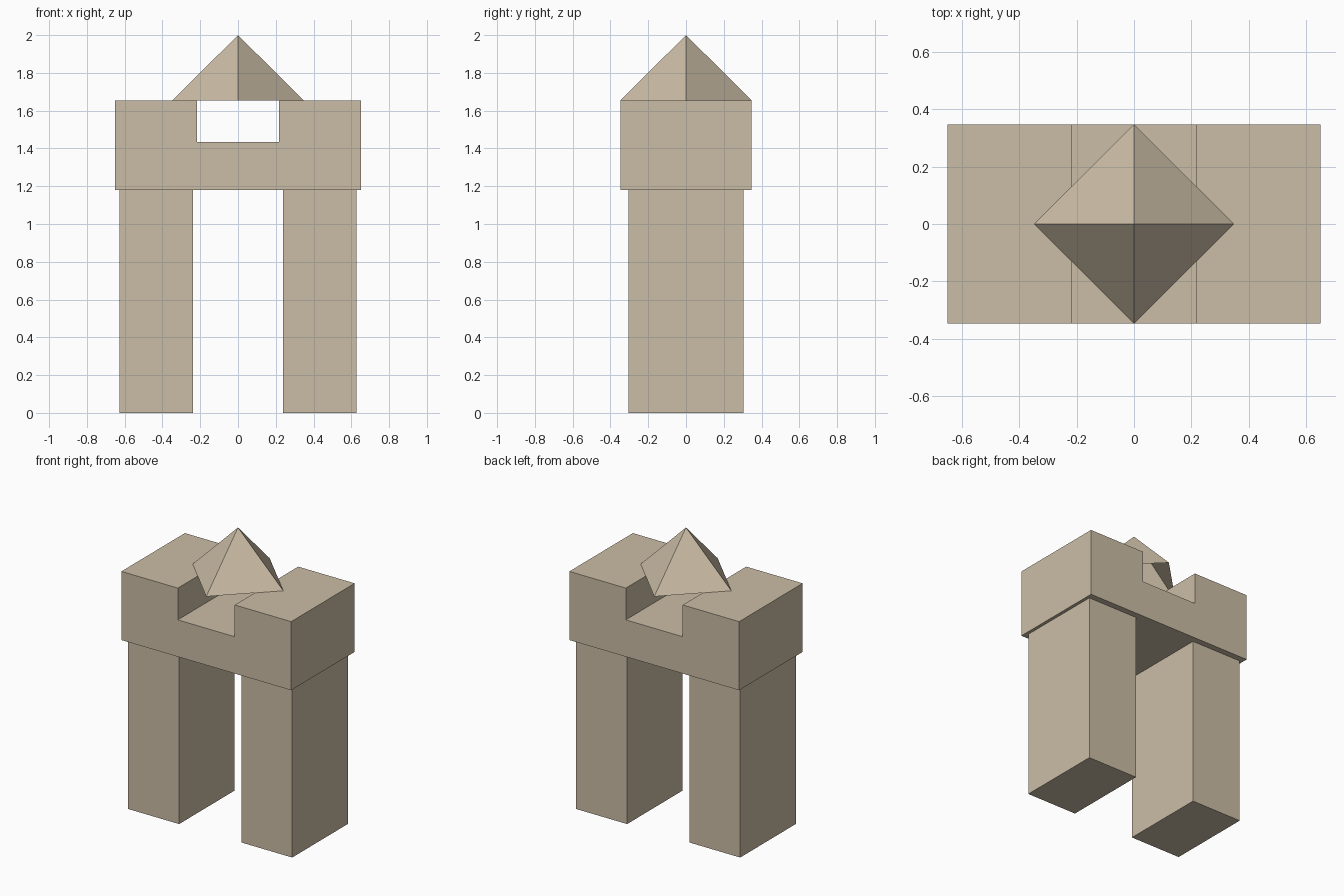
import bpy
import bmesh

if "Cube" in bpy.data.objects:
    bpy.data.objects.remove(bpy.data.objects["Cube"])


def make_object(name, bm):
    bmesh.ops.recalc_face_normals(bm, faces=bm.faces)
    mesh = bpy.data.meshes.new(name)
    bm.to_mesh(mesh)
    bm.free()
    obj = bpy.data.objects.new(name, mesh)
    bpy.context.collection.objects.link(obj)
    mat = stone
    mesh.materials.append(mat)
    return obj


def extrude_profile(name, points, half_depth):
    """Extrude an x-z outline along y, centred on y = 0."""
    bm = bmesh.new()
    face = bm.faces.new([bm.verts.new((x, -half_depth, z)) for x, z in points])
    result = bmesh.ops.extrude_face_region(bm, geom=[face])
    verts = [g for g in result["geom"] if isinstance(g, bmesh.types.BMVert)]
    bmesh.ops.translate(bm, verts=verts, vec=(0, 2 * half_depth, 0))
    return make_object(name, bm)


stone = bpy.data.materials.new("sandstone")
stone.diffuse_color = (0.60, 0.51, 0.38, 1)
stone.use_nodes = True
stone.node_tree.nodes["Principled BSDF"].inputs["Base Color"].default_value = stone.diffuse_color

# Two pillars
for side, label in ((-1, "left"), (1, "right")):
    a, b = 0.238 * side, 0.628 * side
    extrude_profile(f"{label}_pillar", [(a, 0), (b, 0), (b, 1.18), (a, 1.18)], 0.304)

# Lintel with a channel cut through its top
half = [(0.65, 1.18), (0.65, 1.655), (0.218, 1.655), (0.218, 1.435)]
outline = half + [(-x, z) for x, z in reversed(half)]
extrude_profile("notched_lintel", outline, 0.347)

# Four-sided capstone, open underneath, corners on the axes
bpy.ops.mesh.primitive_cone_add(vertices=4, radius1=0.347, radius2=0, depth=0.345,
                                end_fill_type='NOTHING', location=(0, 0, 1.8275))
cap = bpy.context.object
cap.name = "pyramid_capstone"
cap.data.materials.append(stone)
